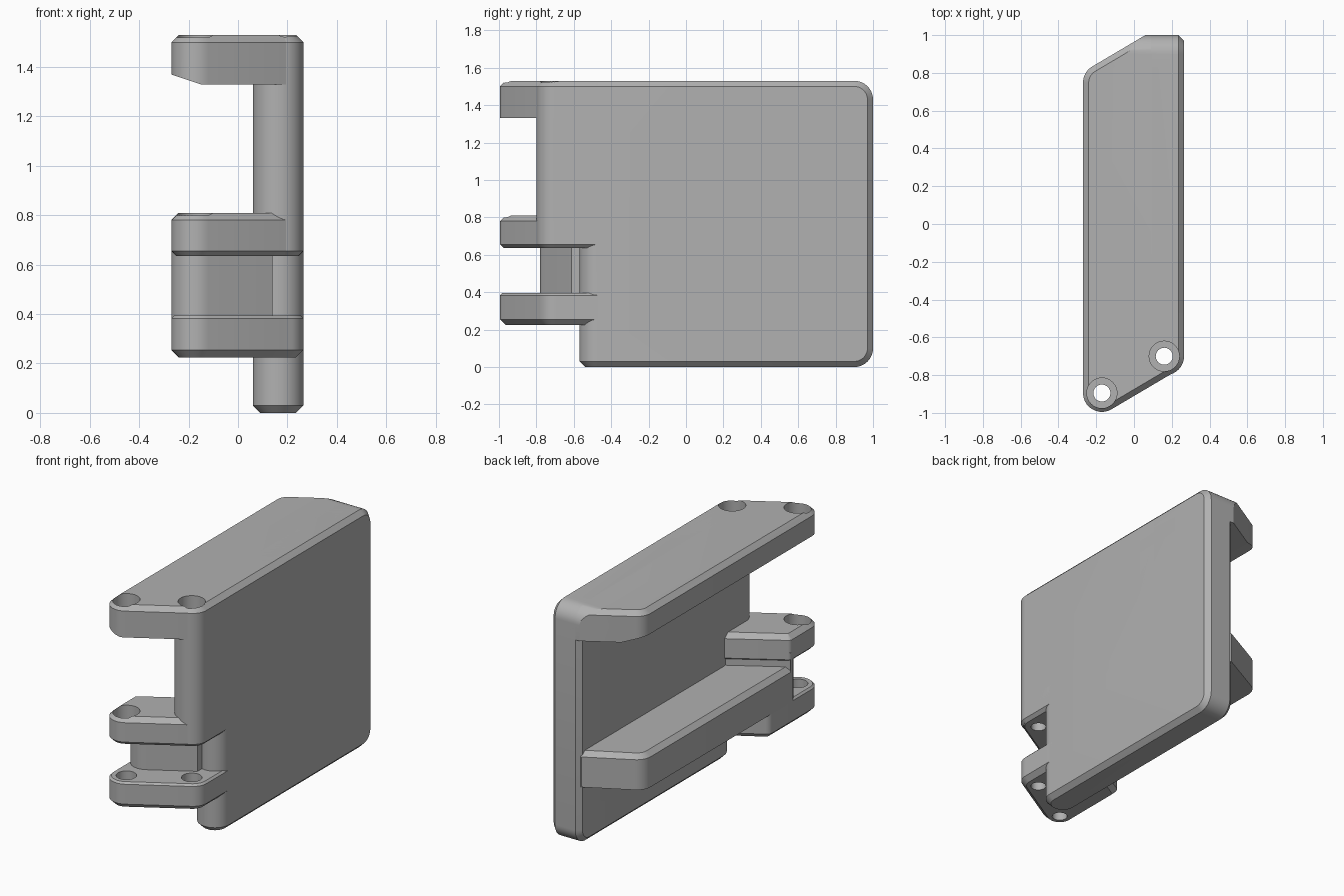
import bpy
import bmesh
import math
from mathutils import Vector

cube = bpy.data.objects.get("Cube")
if cube:
    bpy.data.objects.remove(cube)

grey = bpy.data.materials.new("plain_grey")
grey.use_nodes = True
tone = (0.44, 0.44, 0.44, 1)
grey.diffuse_color = tone
grey.node_tree.nodes["Principled BSDF"].inputs["Base Color"].default_value = tone

STEPS = 10


def rounded(corners, inset=0.0):
    """Counter-clockwise convex outline of (u, v, radius), inset and filleted."""
    pts = [Vector(c[:2]) for c in corners]
    n = len(pts)
    result = []
    for i, corner in enumerate(corners):
        d_in = (pts[i] - pts[i - 1]).normalized()
        d_out = (pts[(i + 1) % n] - pts[i]).normalized()
        n_in, n_out = Vector((-d_in.y, d_in.x)), Vector((-d_out.y, d_out.x))
        bisector = (n_in + n_out) / (1 + n_in.dot(n_out))
        radius = corner[2] if len(corner) > 2 else 0
        if not radius:
            result.append(pts[i] + bisector * inset)
            continue
        r = max(radius - inset, 0.004)
        centre = pts[i] + bisector * (inset + r)
        start = math.atan2(-n_in.y, -n_in.x)
        sweep = math.acos(max(-1, min(1, n_in.dot(n_out))))
        for k in range(STEPS + 1):
            a = start + sweep * k / STEPS
            result.append(centre + Vector((math.cos(a), math.sin(a))) * r)
    return result


def new_object(name, bm):
    bmesh.ops.recalc_face_normals(bm, faces=bm.faces)
    mesh = bpy.data.meshes.new(name)
    bm.to_mesh(mesh)
    bm.free()
    mesh.materials.append(grey)
    obj = bpy.data.objects.new(name, mesh)
    bpy.context.collection.objects.link(obj)
    return obj


def prism(name, corners, low, high, low_cut=0.0, high_cut=0.0, axis="z"):
    """Extruded outline with chamfered ends along the chosen axis."""
    place = {"z": lambda p, t: (p.x, p.y, t),
             "x": lambda p, t: (t, p.x, p.y),
             "y": lambda p, t: (p.x, t, p.y)}[axis]
    levels = [(low, low_cut)]
    if low_cut:
        levels.append((low + low_cut, 0))
    if high_cut:
        levels.append((high - high_cut, 0))
    levels.append((high, high_cut))
    bm = bmesh.new()
    rings = [[bm.verts.new(place(p, t)) for p in rounded(corners, cut)]
             for t, cut in levels]
    for a, b in zip(rings, rings[1:]):
        for i in range(len(a)):
            bm.faces.new((a[i - 1], a[i], b[i], b[i - 1]))
    bm.faces.new(rings[0])
    bm.faces.new(rings[-1])
    return new_object(name, bm)


def cylinder(x, y, radius, low, high):
    bm = bmesh.new()
    bmesh.ops.create_cone(bm, cap_ends=True, segments=32, radius1=radius,
                          radius2=radius, depth=high - low)
    bmesh.ops.translate(bm, verts=bm.verts, vec=(x, y, (low + high) / 2))
    return new_object("hole_cutter", bm)


def combine(obj, tool, operation):
    """Apply a boolean and remove the helper."""
    tool.hide_render = True
    mod = obj.modifiers.new("cut", "BOOLEAN")
    mod.operation, mod.object, mod.solver = operation, tool, "EXACT"
    graph = bpy.context.evaluated_depsgraph_get()
    mesh = bpy.data.meshes.new_from_object(obj.evaluated_get(graph))
    obj.modifiers.clear()
    obj.data = mesh
    bpy.data.objects.remove(tool)


OUT, IN, FAR = 0.265, 0.06, -0.27
TOP = 1.53
R = 0.1
PINS = [(-0.17, -0.895), (0.16, -0.7)]
NOSE = [(FAR, -1.07, R), (OUT, -0.754, R)]


def side_limit(x_low):
    """Side silhouette with rounded rear corners and chamfered faces."""
    outline = [(-1.2, 0), (1, 0, R), (1, TOP, R), (-1.2, TOP)]
    return prism("side_limit", outline, x_low, OUT, 0.03, 0.03, axis="x")


# Upright plate: full-height panel plus its forward upper section
panel = prism("panel", [(IN, -0.57, R), (OUT, -0.57, R), (OUT, 1.1), (IN, 1.1)],
              0, TOP, 0.03, 0.03)
combine(panel, side_limit(IN), "INTERSECT")
upper_panel = prism("upper_panel", [(IN, -0.8, R), (OUT, -0.8, R), (OUT, 0.5), (IN, 0.5)],
                    0.64, TOP, 0.015, 0.03)

# Top flange with slanted ends and a sloped lower outer edge
flange = prism("top_flange", NOSE + [(OUT, 1), (IN, 1), (FAR, 0.805, R)],
               1.33, TOP, 0, 0.03)
combine(flange, side_limit(-0.5), "INTERSECT")
slope = prism("slope_cutter", [(-0.4, 1.413), (-0.4, 1.2), (0.24, 1.2)],
              -1.3, 1.3, axis="y")
combine(flange, slope, "DIFFERENCE")

# Hinge lugs
upper_lug = prism("upper_lug", NOSE + [(OUT, -0.45), (IN, -0.48), (FAR, -0.68, 0.03)],
                  0.635, 0.81, 0.02, 0.03)
lower_lug = prism("lower_lug", NOSE + [(OUT, -0.45), (IN, -0.28), (FAR, -0.47, 0.05)],
                  0.225, 0.395, 0.03, 0.012)

# Long rail and the recessed spacer between the lugs
BACKSET = [(FAR, -0.855, R), (0.14, -0.613)]
rail = prism("rail", BACKSET + [(0.14, 0.97), (IN, 0.98), (FAR, 0.805, R)],
             0.38, 0.605, 0, 0.03)
spacer = prism("spacer", BACKSET + [(0.14, -0.48), (IN, -0.49), (FAR, -0.69, 0.03)],
               0.35, 0.7)

# Pin holes, with wide counterbores from above
for x, y in PINS:
    for part in (flange, upper_panel, upper_lug, lower_lug):
        combine(part, cylinder(x, y, 0.045, -0.1, 1.7), "DIFFERENCE")
    for part in (flange, upper_panel):
        combine(part, cylinder(x, y, 0.08, 1.42, 1.7), "DIFFERENCE")
    combine(lower_lug, cylinder(x, y, 0.06, 0.3, 0.5), "DIFFERENCE")
combine(upper_lug, cylinder(*PINS[0], 0.08, 0.7, 0.9), "DIFFERENCE")

# Smooth rounded corners, crisp chamfers
parts = [panel, upper_panel, flange, upper_lug, lower_lug, rail, spacer]
bpy.ops.object.select_all(action="DESELECT")
for part in parts:
    part.select_set(True)
bpy.context.view_layer.objects.active = panel
bpy.ops.object.shade_smooth_by_angle(angle=math.radians(30))
